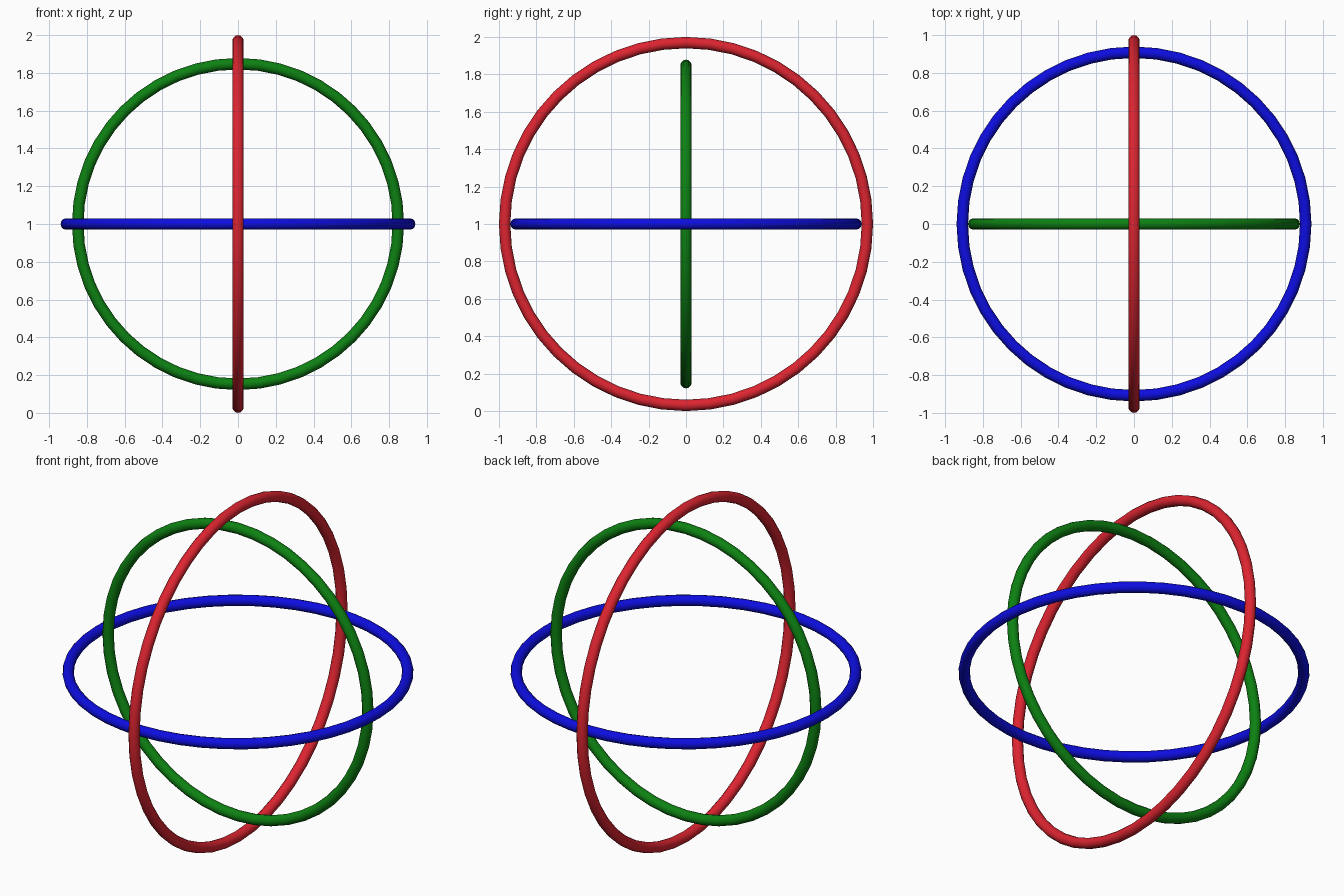
import bpy
from math import pi

if "Cube" in bpy.data.objects:
    bpy.data.objects.remove(bpy.data.objects["Cube"])

TUBE = 0.0303  # tube radius shared by all rings


def ring(name, radius, rotation, color):
    bpy.ops.mesh.primitive_torus_add(
        major_radius=radius, minor_radius=TUBE,
        major_segments=48, minor_segments=12,
        location=(0, 0, 1), rotation=rotation)
    ob = bpy.context.object
    ob.name = name
    bpy.ops.object.transform_apply(location=False, rotation=True, scale=True)
    bpy.ops.object.shade_smooth()
    mat = bpy.data.materials.new(name.split("_")[0])
    mat.diffuse_color = (*color, 1)
    mat.use_nodes = True
    mat.node_tree.nodes["Principled BSDF"].inputs["Base Color"].default_value = mat.diffuse_color
    ob.data.materials.append(mat)


# Outer ring facing sideways
ring("red_outer_ring", 0.9697, (0, pi / 2, 0), (0.72, 0.018, 0.03))
# Middle ring lying flat
ring("blue_middle_ring", 0.9091, (0, 0, 0), (0.004, 0.004, 0.75))
# Inner ring facing the front
ring("green_inner_ring", 0.8485, (pi / 2, 0, 0), (0.004, 0.22, 0.006))
